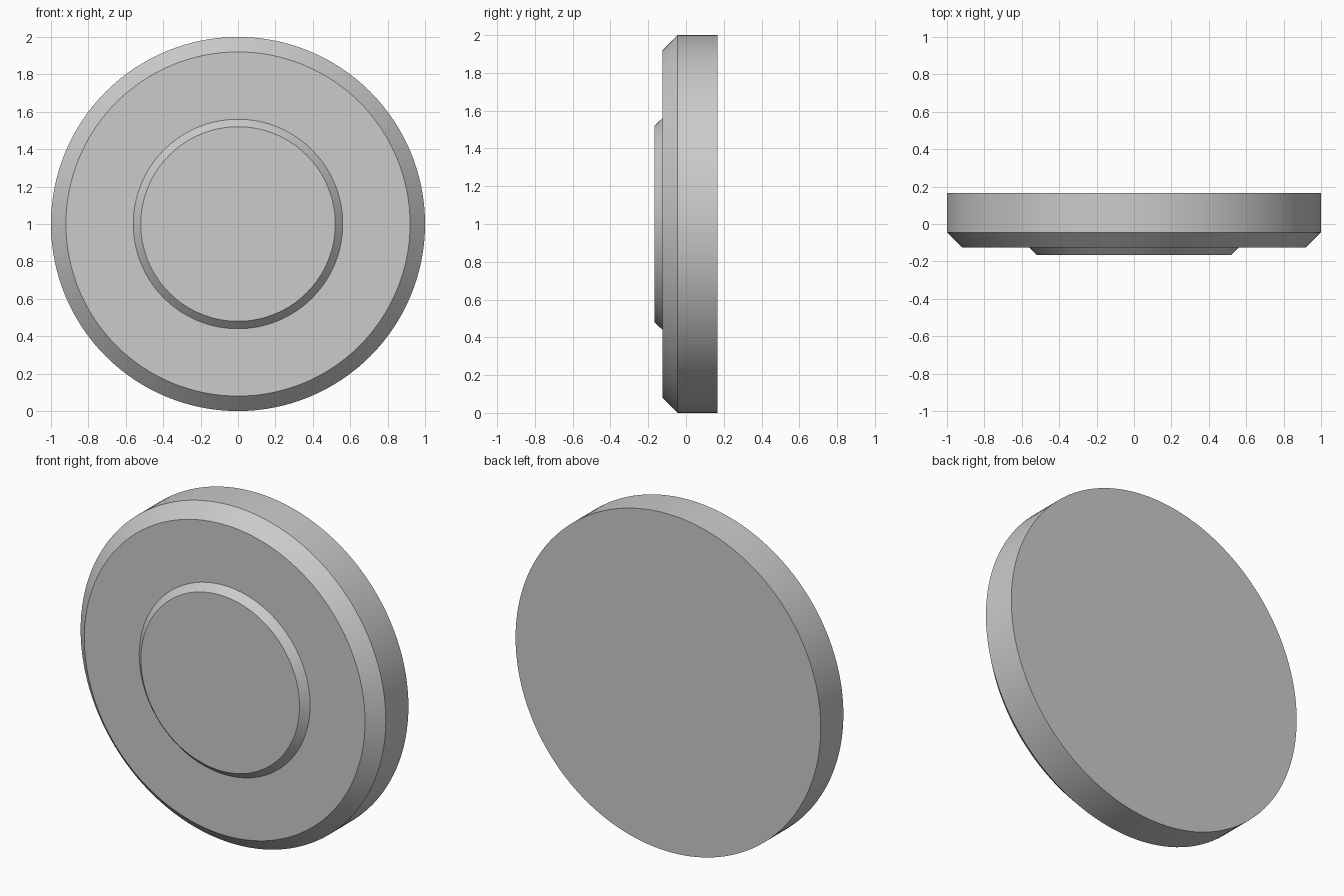
import bpy
import bmesh
from math import cos, sin, tau, radians

cube = bpy.data.objects.get("Cube")
if cube:
    bpy.data.objects.remove(cube)

SEGMENTS = 128
CENTRE_Z = 1.0

grey = bpy.data.materials.new("plain grey")
grey.use_nodes = True
colour = (0.6, 0.6, 0.6, 1)
grey.diffuse_color = colour
grey.node_tree.nodes["Principled BSDF"].inputs["Base Color"].default_value = colour


def turned_part(name, profile, cap_back=True):
    """Turn (radius, y) points, listed back to front, around the y axis."""
    bm = bmesh.new()
    angles = [tau * i / SEGMENTS for i in range(SEGMENTS)]
    rings = [[bm.verts.new((r * cos(a), y, CENTRE_Z + r * sin(a))) for a in angles]
             for r, y in profile]
    for back, front in zip(rings, rings[1:]):
        for i in range(SEGMENTS):
            j = (i + 1) % SEGMENTS
            bm.faces.new((back[i], back[j], front[j], front[i]))
    if cap_back:
        bm.faces.new(rings[0])
    bm.faces.new(rings[-1])
    bmesh.ops.recalc_face_normals(bm, faces=bm.faces)
    mesh = bpy.data.meshes.new(name)
    bm.to_mesh(mesh)
    bm.free()
    mesh.materials.append(grey)
    obj = bpy.data.objects.new(name, mesh)
    bpy.context.collection.objects.link(obj)
    bpy.ops.object.select_all(action="DESELECT")
    obj.select_set(True)
    bpy.context.view_layer.objects.active = obj
    bpy.ops.object.shade_smooth_by_angle(angle=radians(30))
    return obj


# Main disc with a chamfered front rim
turned_part("disc", [(1.0, 0.167), (1.0, -0.045), (0.92, -0.125)])

# Raised chamfered boss in the middle of the front
turned_part("centre_boss", [(0.56, -0.125), (0.52, -0.167)])
